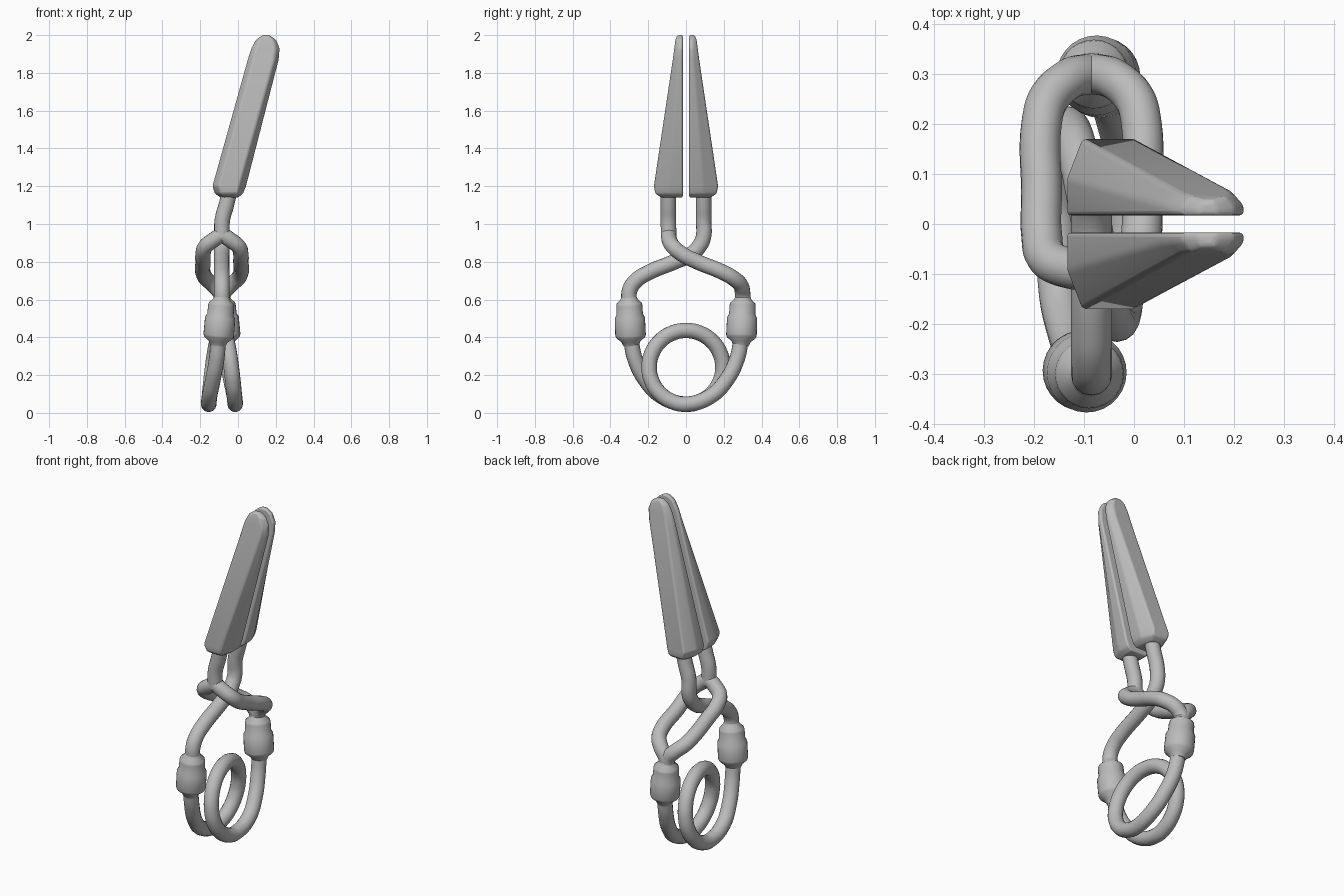
import bpy, bmesh, math
from mathutils import Vector

cube = bpy.data.objects.get("Cube")
if cube:
    bpy.data.objects.remove(cube, do_unlink=True)

steel = bpy.data.materials.new("satin steel")
steel.use_nodes = True
colour = (0.5, 0.5, 0.5, 1)
steel.diffuse_color = colour
steel.node_tree.nodes["Principled BSDF"].inputs["Base Color"].default_value = colour

AXIS = -0.085   # x of the clip's middle plane
WIRE = 0.041    # wire radius


def select(ob):
    bpy.ops.object.select_all(action='DESELECT')
    ob.select_set(True)
    bpy.context.view_layer.objects.active = ob


def mesh_object(name, bm, angle):
    bmesh.ops.recalc_face_normals(bm, faces=bm.faces)
    me = bpy.data.meshes.new(name)
    bm.to_mesh(me)
    bm.free()
    ob = bpy.data.objects.new(name, me)
    bpy.context.collection.objects.link(ob)
    me.materials.append(steel)
    select(ob)
    bpy.ops.object.shade_smooth_by_angle(angle=math.radians(angle))
    return ob


def loft(bm, rings):
    rings = [[bm.verts.new(p) for p in ring] for ring in rings]
    for a, b in zip(rings, rings[1:]):
        for i in range(len(a)):
            j = (i + 1) % len(a)
            bm.faces.new((a[i], a[j], b[j], b[i]))
    bm.faces.new(rings[0])
    bm.faces.new(rings[-1])


def wire(name, points):
    cu = bpy.data.curves.new(name, 'CURVE')
    cu.dimensions = '3D'
    cu.bevel_depth = WIRE
    cu.bevel_resolution = 6
    cu.resolution_u = 8
    cu.use_fill_caps = True
    sp = cu.splines.new('BEZIER')
    sp.bezier_points.add(len(points) - 1)
    for bp, p in zip(sp.bezier_points, points):
        bp.co = p
        bp.handle_left_type = bp.handle_right_type = 'AUTO'
    ob = bpy.data.objects.new(name, cu)
    bpy.context.collection.objects.link(ob)
    cu.materials.append(steel)
    select(ob)
    bpy.ops.object.convert(target='MESH')
    bpy.ops.object.shade_smooth_by_angle(angle=math.radians(60))


def collar(name, side):
    # turned sleeve, lying along the wire
    top = Vector((AXIS, side * 0.302, 0.615))
    low = Vector((AXIS + side * 0.022, side * 0.291, 0.355))
    profile = [(0, .04), (.06, .046), (.13, .066), (.18, .069), (.36, .07),
               (.43, .08), (.78, .081), (.83, .077), (.92, .05), (1, .04)]
    turn = (low - top).to_track_quat('Z', 'Y')
    length = (low - top).length
    bm = bmesh.new()
    loft(bm, [[top + turn @ Vector((r * math.cos(a), r * math.sin(a), t * length))
               for a in (math.tau * k / 28 for k in range(28))] for t, r in profile])
    mesh_object(name, bm, 50)


def jaw(name, side):
    # z, left, right, ridge left, ridge right, shoulder y, outer y
    rows = [(1.14, -.09, .0, -.075, -.015, .07, .13),
            (1.16, -.122, .026, -.095, -.0, .09, .162),
            (1.2, -.135, .042, -.105, .005, .092, .17),
            (1.87, .052, .215, .08, .19, .04, .07),
            (1.93, .071, .22, .095, .197, .037, .062),
            (1.975, .095, .202, .112, .185, .034, .056),
            (2.0, .13, .165, .135, .16, .032, .046)]
    inner = 0.017
    bm = bmesh.new()
    loft(bm, [[(x, side * y, z) for x, y in
               ((l, inner), (r, inner), (r, s), (rr, o), (rl, o), (l, s))]
              for z, l, r, rl, rr, s, o in rows])
    ob = mesh_object(name, bm, 40)
    bev = ob.modifiers.new("soft edges", 'BEVEL')
    bev.width = 0.014
    bev.segments = 3
    bev.limit_method = 'ANGLE'
    bev.angle_limit = math.radians(22)
    bpy.ops.object.modifier_apply(modifier=bev.name)
    bpy.ops.object.shade_smooth_by_angle(angle=math.radians(40))


# Neck and crossing arm, in y and z, for the jaw on the -y side
neck = [(-.045, -.093, 1.17), (-.062, -.093, 1.1), (-.083, -.093, 1.02), (AXIS, -.092, .93)]
crossing = [(-.07, .882), (-.03, .842), (.06, .8), (.2, .742), (.265, .7), (.298, .65), (.302, .59)]

# Single arm passing through the loop
wire("inner_arm", [(x, -y, z) for x, y, z in neck] + [(AXIS, -y, z) for y, z in crossing])

# Split arm whose two strands form the loop
wire("outer_neck", neck)
loop = [(0, -.092, .945), (.045, -.088, .915), (.088, -.068, .88), (.1, -.02, .84),
        (.1, .06, .8), (.1, .2, .742), (.085, .252, .712), (.045, .29, .675),
        (.008, .3, .63), (0, .302, .59)]
for name, s in (("loop_strand_right", -1), ("loop_strand_left", 1)):
    wire(name, [(AXIS + s * x, y, z) for x, y, z in loop])

# Jaws and collars
for name, s in (("front", -1), ("back", 1)):
    jaw(name + "_jaw", s)
    collar(name + "_collar", s)

# Spring: leg, one full turn, leg
leg = [(.02, .291, .38), (.028, .27, .285), (.048, .215, .175), (.066, .13, .088)]
spring = [(AXIS - x, -y, z) for x, y, z in leg]
for k in range(17):
    a = math.tau * k / 16
    spring.append((AXIS - 0.07 * math.cos(a / 2), 0.195 * math.sin(a), 0.241 - 0.195 * math.cos(a)))
spring += [(AXIS + x, y, z) for x, y, z in reversed(leg)]
wire("spring", spring)
